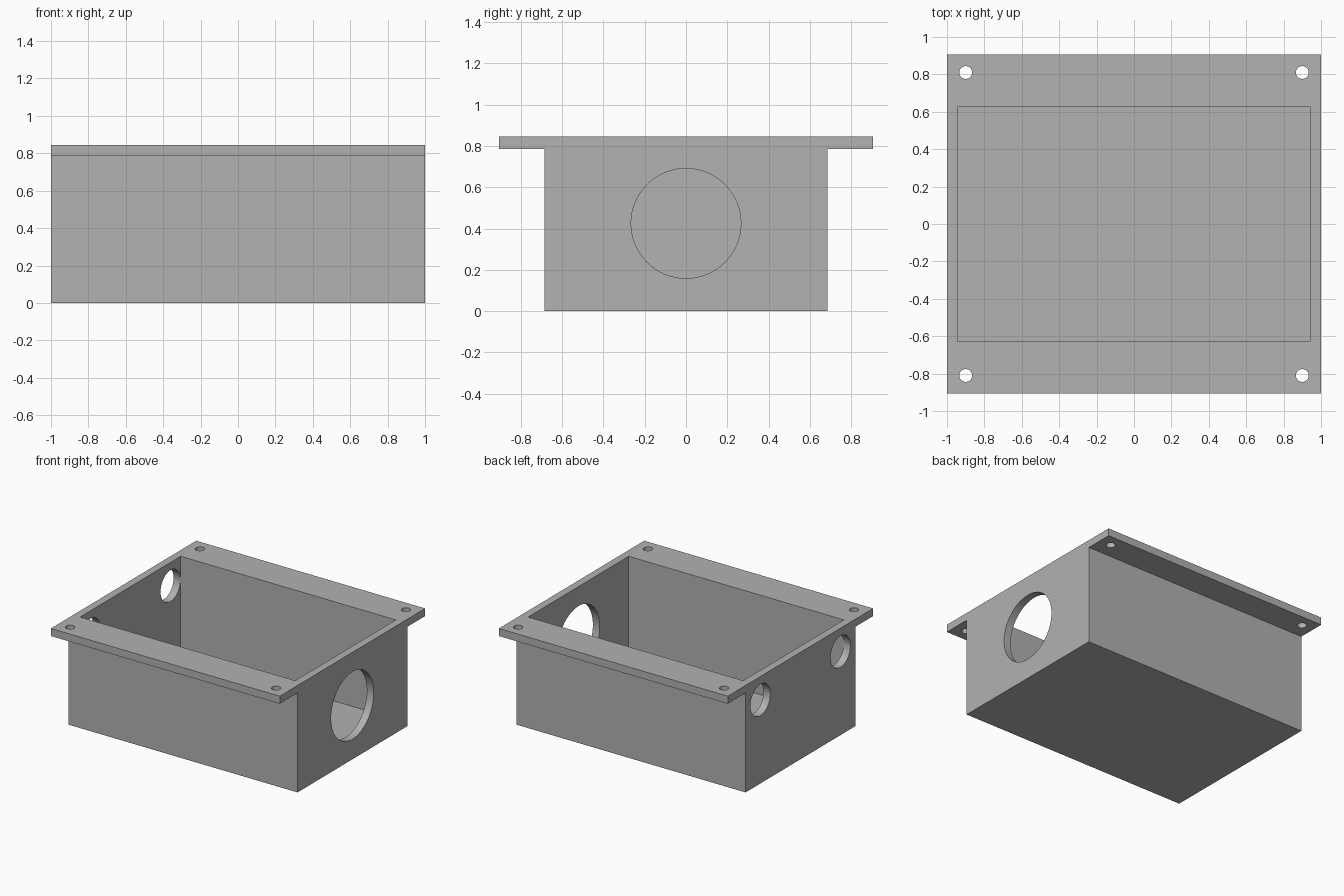
import bpy, math

cube = bpy.data.objects.get("Cube")
if cube:
    bpy.data.objects.remove(cube, do_unlink=True)

# Material
GREY = 0.445
grey = bpy.data.materials.new("plain grey")
grey.use_nodes = True
colour = (GREY, GREY, GREY, 1)
grey.diffuse_color = colour
grey.node_tree.nodes["Principled BSDF"].inputs["Base Color"].default_value = colour

# Main dimensions
HALF_X, BODY_Y, FLANGE_Y = 1.0, 0.685, 0.907
HEIGHT, WALL = 0.845, 0.06


def box(name, half_x, half_y, z0, z1):
    bpy.ops.mesh.primitive_cube_add(size=2, location=(0, 0, (z0 + z1) / 2))
    obj = bpy.context.object
    obj.name = name
    obj.scale = (half_x, half_y, (z1 - z0) / 2)
    bpy.ops.object.transform_apply(location=True, rotation=True, scale=True)
    obj.data.materials.append(grey)
    return obj


def cylinder(name, radius, depth, location, along_x=False):
    bpy.ops.mesh.primitive_cylinder_add(
        vertices=64, radius=radius, depth=depth, location=location,
        rotation=(0, math.pi / 2 if along_x else 0, 0))
    obj = bpy.context.object
    obj.name = name
    obj.data.materials.append(grey)
    return obj


def combine(target, tool, operation):
    tool.hide_render = True
    mod = target.modifiers.new(tool.name, 'BOOLEAN')
    mod.operation = operation
    mod.solver = 'EXACT'
    mod.object = tool
    bpy.context.view_layer.objects.active = target
    bpy.ops.object.modifier_apply(modifier=mod.name)
    bpy.data.objects.remove(tool, do_unlink=True)


# Box body with a mounting flange along front and back
housing = box("housing", HALF_X, BODY_Y, 0, HEIGHT)
flange = box("flange", HALF_X, FLANGE_Y, HEIGHT - WALL, HEIGHT)
combine(housing, flange, 'UNION')

# Open cavity
cavity = box("cavity", HALF_X - WALL, BODY_Y - WALL + 0.003, WALL, HEIGHT + 0.2)
combine(housing, cavity, 'DIFFERENCE')

# One large port on the left wall, two small ports on the right wall
combine(housing, cylinder("large_port", 0.266, 0.3, (HALF_X, 0, 0.425), True), 'DIFFERENCE')
for side in (-1, 1):
    port = cylinder("small_port", 0.124, 0.3, (-HALF_X, side * 0.5, 0.66), True)
    combine(housing, port, 'DIFFERENCE')

# Screw holes at the flange corners
for sx in (-1, 1):
    for sy in (-1, 1):
        hole = cylinder("screw_hole", 0.034, 0.3, (sx * 0.9, sy * 0.81, HEIGHT - WALL / 2))
        combine(housing, hole, 'DIFFERENCE')

# Smooth the bores, keep box edges sharp
bpy.ops.object.select_all(action='DESELECT')
housing.select_set(True)
bpy.context.view_layer.objects.active = housing
bpy.ops.object.shade_smooth_by_angle(angle=math.radians(30))
